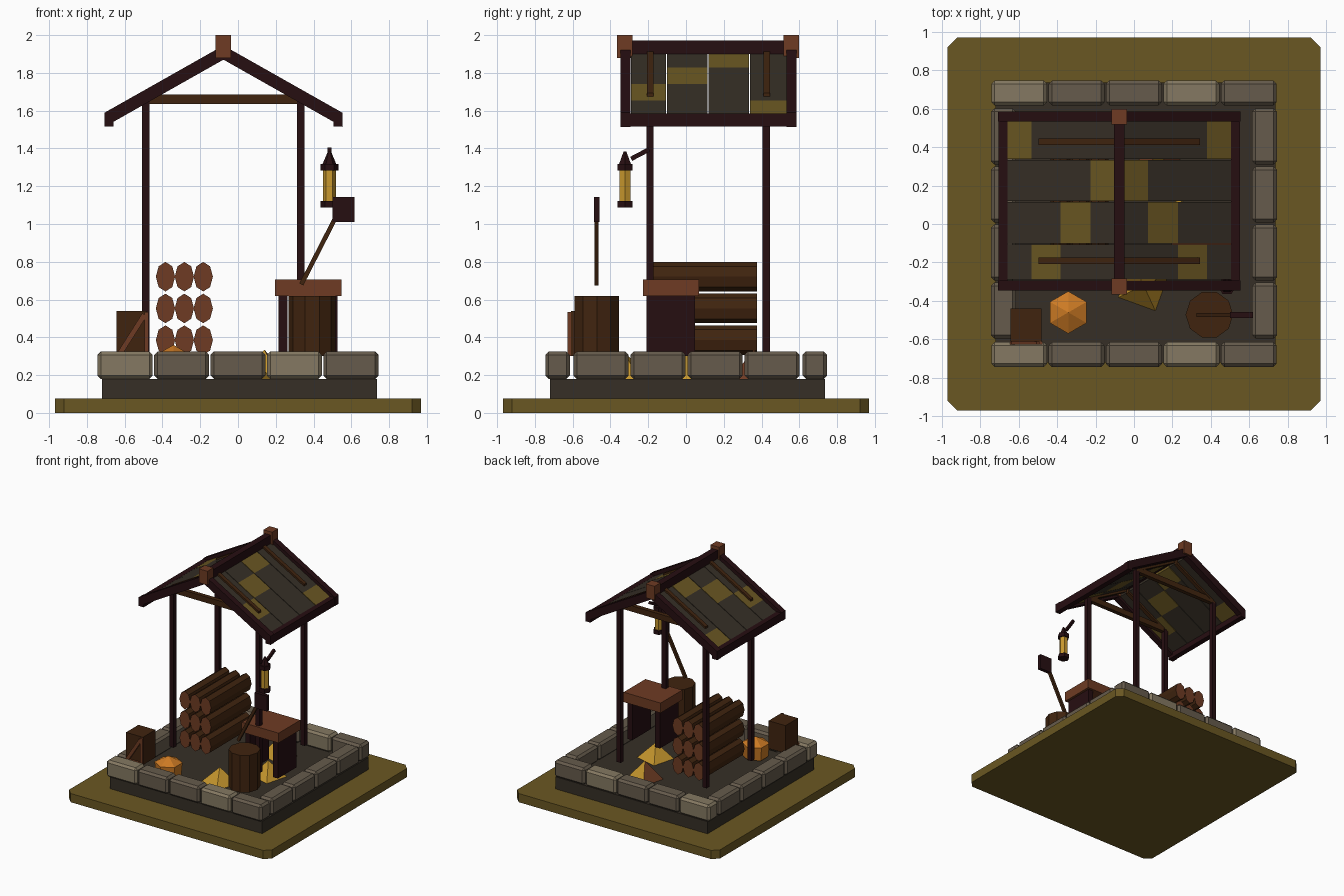
import bpy, bmesh, math
from mathutils import Matrix, Vector

if "Cube" in bpy.data.objects:
    bpy.data.objects.remove(bpy.data.objects["Cube"])


def lin(c):
    return c / 12.92 if c <= 0.04045 else ((c + 0.055) / 1.055) ** 2.4


def mat(name, hexcol):
    m = bpy.data.materials.new(name)
    rgb = [lin(int(hexcol[i:i + 2], 16) / 255) for i in (0, 2, 4)]
    m.diffuse_color = (*rgb, 1)
    m.use_nodes = True
    m.node_tree.nodes["Principled BSDF"].inputs["Base Color"].default_value = m.diffuse_color
    return m


MUSTARD = mat("mustard moss", "6A5722")
EARTH = mat("dark earth", "362F26")
STONE = mat("grey stone", "665B4C")
PALE = mat("pale stone", "857962")
DARK = mat("dark maroon wood", "260E11")
BROWN = mat("brown wood", "40240F")
RED = mat("red brown wood", "6E3B23")
YELLOW = mat("lamp yellow", "C8982E")
ORANGE = mat("orange", "CC7A24")


def finish(name, bm, *mats):
    bmesh.ops.recalc_face_normals(bm, faces=bm.faces)
    me = bpy.data.meshes.new(name)
    bm.to_mesh(me)
    bm.free()
    for m in mats:
        me.materials.append(m)
    ob = bpy.data.objects.new(name, me)
    bpy.context.collection.objects.link(ob)
    return ob


def prism(name, profile, axis, a, b, m):
    """Extrude a 2D profile along an axis ('x': yz, 'y': xz, 'z': xy)."""
    place = {'x': lambda p, t: (t, p[0], p[1]),
             'y': lambda p, t: (p[0], t, p[1]),
             'z': lambda p, t: (p[0], p[1], t)}[axis]
    bm = bmesh.new()
    lo = [bm.verts.new(place(p, a)) for p in profile]
    hi = [bm.verts.new(place(p, b)) for p in profile]
    bm.faces.new(lo)
    bm.faces.new(hi)
    for i in range(len(lo)):
        j = (i + 1) % len(lo)
        bm.faces.new((lo[i], lo[j], hi[j], hi[i]))
    return finish(name, bm, m)


def box(name, x0, x1, y0, y1, z0, z1, m, bevel=0):
    ob = prism(name, [(x0, y0), (x1, y0), (x1, y1), (x0, y1)], 'z', z0, z1, m)
    if bevel:
        mod = ob.modifiers.new("bevel", 'BEVEL')
        mod.width = bevel
        mod.segments = 1
    return ob


def bar(name, p, q, w, axis, a, b, m):
    """Straight bar from p to q in a plane, extruded along axis."""
    p, q = Vector(p), Vector(q)
    n = (q - p).normalized().orthogonal() * w / 2
    return prism(name, [p + n, q + n, q - n, p - n], axis, a, b, m)


def cone(name, x, y, z0, z1, r0, r1, n, m, rot=0.0):
    bm = bmesh.new()
    bmesh.ops.create_cone(bm, cap_ends=True, segments=n, radius1=r0, radius2=r1, depth=z1 - z0)
    # create_cone starts on +y; turn so the first corner lies on +x
    bm.transform(Matrix.Translation((x, y, (z0 + z1) / 2)) @ Matrix.Rotation(rot - math.pi / 2, 4, 'Z'))
    return finish(name, bm, m)


# mossy base with cut corners, and the earth pad
s, c = 0.97, 0.92
prism("base_slab", [(-s, -c), (-c, -s), (c, -s), (s, -c), (s, c), (c, s), (-c, s), (-s, c)],
      'z', 0, 0.075, MUSTARD)
box("earth_pad", -0.72, 0.735, -0.72, 0.735, 0.075, 0.18, EARTH)

# border stones: five along front and back, four along each side
for side, y0 in (("front", -0.745), ("back", 0.617)):
    for i in range(5):
        x = -0.597 + i * 0.2985
        box(f"{side}_stone_{i}", x - 0.1455, x + 0.1455, y0, y0 + 0.13, 0.18, 0.325,
            PALE if i in (0, 3) else STONE, 0.018)
for side, x0 in (("left", -0.745), ("right", 0.615)):
    for i in range(4):
        y = -0.45 + i * 0.302
        box(f"{side}_stone_{i}", x0, x0 + 0.13, y - 0.146, y + 0.146, 0.18, 0.325, STONE, 0.018)

# posts and tie beams
for fb, y in (("front", -0.19), ("back", 0.425)):
    for lr, x in (("left", -0.488), ("right", 0.333)):
        box(f"{fb}_{lr}_post", x - 0.02, x + 0.02, y - 0.019, y + 0.019, 0.30, 1.66, DARK)
    box(f"{fb}_tie_beam", -0.48, 0.33, y - 0.018, y + 0.018, 1.635, 1.685, BROWN)

# roof: heights measured against distance d from the ridge
RX, SLOPE = -0.077, 0.565


def roof_strip(sg, d0, d1, top, thick):
    return [(RX + sg * d0, top - SLOPE * d0), (RX + sg * d1, top - SLOPE * d1),
            (RX + sg * d1, top - thick - SLOPE * d1), (RX + sg * d0, top - thick - SLOPE * d0)]


rows = [(-0.29, -0.106, 2), (-0.101, 0.114, 1), (0.119, 0.333, 0), (0.339, 0.535, 3)]
edges = [0.02, 0.15, 0.305, 0.457, 0.61]
for lr, sg in (("left", -1), ("right", 1)):
    for fb, y0 in (("front", -0.347), ("back", 0.533)):
        prism(f"{lr}_{fb}_barge_board", roof_strip(sg, 0, 0.63, 1.945, 0.075), 'y', y0, y0 + 0.052, DARK)
    xe = RX + sg * 0.605
    box(f"{lr}_eave_beam", xe - 0.023, xe + 0.023, -0.347, 0.585, 1.515, 1.585, DARK)
    # roof planks, each with one mustard patch
    for r, (y0, y1, patch) in enumerate(rows):
        for k in range(4):
            prism(f"{lr}_roof_plank_{r}_{k}", roof_strip(sg, edges[k], edges[k + 1], 1.913, 0.022),
                  'y', y0, y1, MUSTARD if k == patch else EARTH)
    # inner rafters that show above the planks
    for fb, y in (("front", -0.19), ("back", 0.428)):
        prism(f"{lr}_{fb}_rafter", roof_strip(sg, 0.01, 0.42, 1.93, 0.06), 'y', y - 0.017, y + 0.017, BROWN)
box("ridge_beam", -0.105, -0.049, -0.33, 0.57, 1.90, 1.972, DARK)
for fb, y in (("front", -0.325), ("back", 0.558)):
    box(f"{fb}_ridge_block", -0.118, -0.036, y - 0.041, y + 0.041, 1.88, 2.0, RED)

# stacked logs with lighter cut ends
for r in range(3):
    for k in range(3):
        x, z = -0.384 + 0.1 * k, 0.385 + 0.168 * r
        pts = [(x + 0.051 * math.cos(t * math.pi / 4), z + 0.078 * math.sin(t * math.pi / 4)) for t in range(8)]
        log = prism(f"log_{r}_{k}", pts, 'y', -0.178, 0.375, BROWN)
        log.data.materials.append(RED)
        for f in log.data.polygons:
            f.material_index = int(abs(f.normal.y) > 0.9)

# workbench
box("bench_top", 0.195, 0.548, -0.228, 0.068, 0.62, 0.705, RED)
for lr, x in (("left", 0.215), ("right", 0.48)):
    box(f"bench_{lr}_leg", x, x + 0.047, -0.208, 0.048, 0.30, 0.62, DARK)

# barrel with a tool resting over it
cone("barrel", 0.392, -0.472, 0.30, 0.62, 0.124, 0.124, 10, BROWN)
bar("tool_handle", (0.335, 0.68), (0.53, 1.06), 0.024, 'y', -0.484, -0.462, BROWN)
box("tool_head", 0.50, 0.618, -0.488, -0.458, 1.01, 1.143, DARK)

# crate with a diagonal brace
box("crate", -0.643, -0.482, -0.61, -0.44, 0.30, 0.54, BROWN)
bar("crate_brace", (-0.625, 0.315), (-0.495, 0.52), 0.028, 'y', -0.628, -0.61, RED)
box("crate_edge_strip", -0.495, -0.475, -0.628, -0.61, 0.30, 0.535, RED)
box("crate_bottom_strip", -0.645, -0.475, -0.628, -0.61, 0.30, 0.32, RED)

# hanging lantern
LX, LY = 0.484, -0.323
cone("lantern_base", LX, LY, 1.088, 1.122, 0.047, 0.047, 6, DARK)
cone("lantern_glass", LX, LY, 1.122, 1.282, 0.034, 0.034, 6, YELLOW)
cone("lantern_lid", LX, LY, 1.282, 1.318, 0.047, 0.047, 6, DARK)
cone("lantern_cap", LX, LY, 1.318, 1.385, 0.036, 0.008, 6, DARK)
bar("lantern_bracket", (-0.29, 1.345), (-0.195, 1.395), 0.024, 'x', LX - 0.01, LX + 0.01, DARK)

# orange six-sided lump
cone("orange_lump", -0.342, -0.46, 0.19, 0.305, 0.10, 0.11, 6, ORANGE, math.pi / 6)
cone("orange_lump_top", -0.342, -0.46, 0.305, 0.36, 0.11, 0.0, 6, ORANGE, math.pi / 6)

# small pyramids with alternating yellow and red brown sides
for i, (x, y, deg, z, flip) in enumerate([(0.05, -0.32, -65, 0.315, 0), (0.14, 0.36, 30, 0.335, 0),
                                          (0.29, 0.0, -60, 0.315, 0)]):
    p = cone(f"heap_{i}", x, y, 0.18, z, 0.145, 0.0, 4, YELLOW, math.radians(deg))
    p.data.materials.append(RED)
    for f in p.data.polygons:
        if f.normal.z > -0.5:
            ang = math.degrees(math.atan2(f.normal.y, f.normal.x)) - deg
            f.material_index = (int((ang % 360) // 90) + flip) % 2
